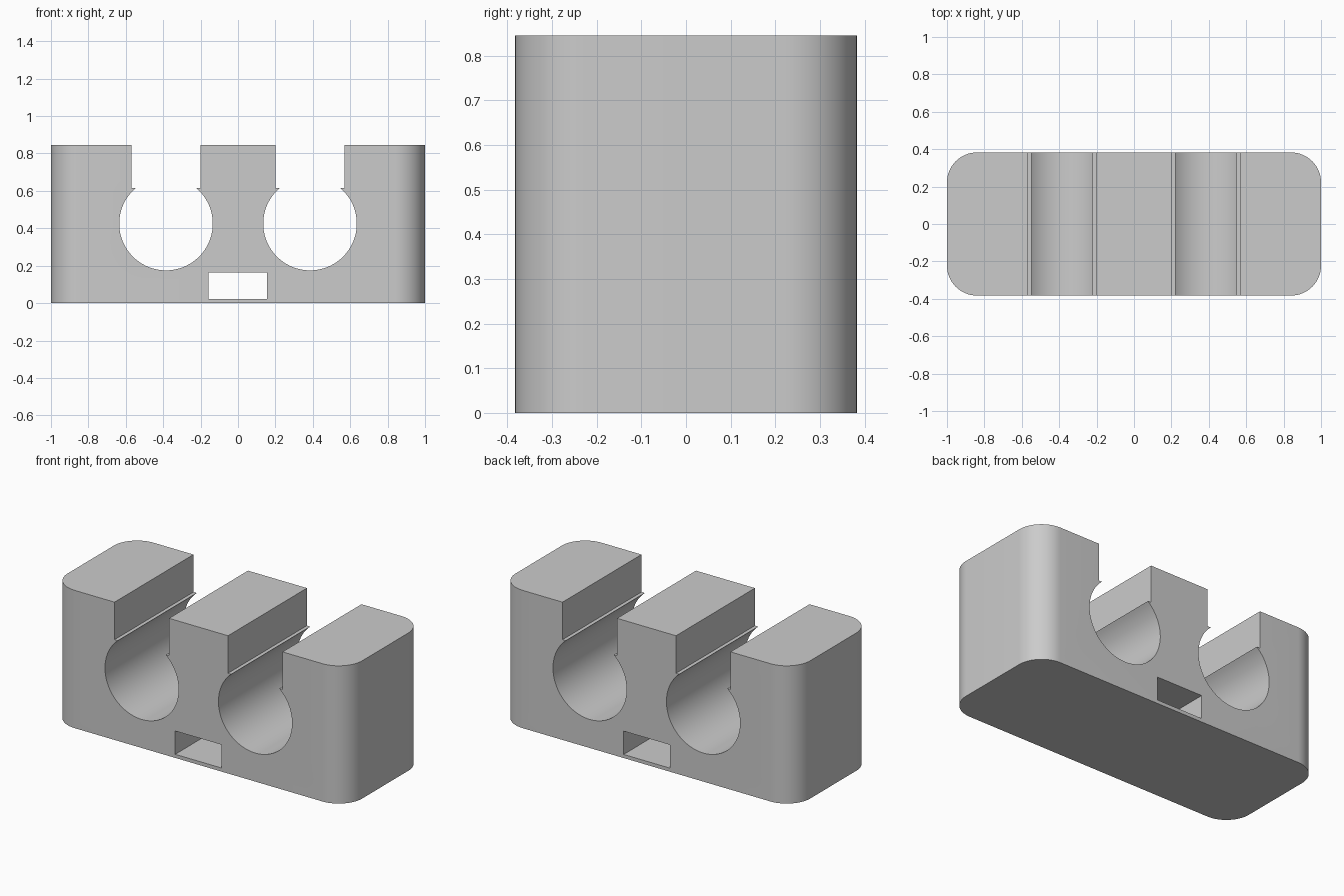
import bpy
import bmesh
from math import asin, cos, pi, sin, sqrt
from mathutils import Vector

WIDTH, DEPTH, HEIGHT = 2.0, 0.765, 0.845
CORNER = 0.16
HOLE_X, HOLE_Z, HOLE_R = 0.385, 0.425, 0.25
SLOT_HALF, SLOT_Z = 0.185, 0.615

cube = bpy.data.objects.get("Cube")
if cube:
    bpy.data.objects.remove(cube, do_unlink=True)

grey = bpy.data.materials.new("light grey plastic")
grey.use_nodes = True
colour = (0.6, 0.6, 0.6, 1)
grey.diffuse_color = colour
grey.node_tree.nodes["Principled BSDF"].inputs["Base Color"].default_value = colour


def extrude_profile(name, points, direction):
    """Make a solid by pushing a closed outline along a direction."""
    bm = bmesh.new()
    face = bm.faces.new([bm.verts.new(p) for p in points])
    result = bmesh.ops.extrude_face_region(bm, geom=[face], use_keep_orig=True)
    moved = [v for v in result["geom"] if isinstance(v, bmesh.types.BMVert)]
    bmesh.ops.translate(bm, verts=moved, vec=Vector(direction))
    bmesh.ops.recalc_face_normals(bm, faces=bm.faces)
    mesh = bpy.data.meshes.new(name)
    bm.to_mesh(mesh)
    bm.free()
    mesh.materials.append(grey)
    obj = bpy.data.objects.new(name, mesh)
    bpy.context.collection.objects.link(obj)
    return obj


def arc(cx, cy, radius, start, end, steps):
    angles = [start + (end - start) * i / steps for i in range(steps + 1)]
    return [(cx + radius * cos(a), cy + radius * sin(a)) for a in angles]


# Block with rounded upright corners
outline = []
for i, (sx, sy) in enumerate([(1, 1), (-1, 1), (-1, -1), (1, -1)]):
    outline += arc(sx * (WIDTH / 2 - CORNER), sy * (DEPTH / 2 - CORNER),
                   CORNER, i * pi / 2, (i + 1) * pi / 2, 16)
block = extrude_profile("clip_block", [(x, y, 0) for x, y in outline], (0, 0, HEIGHT))

# Keyhole channels: round bore with a wider slot leaving small ledges
rise = asin((SLOT_Z - HOLE_Z) / HOLE_R)
cutters = []
for side, x in (("right", -HOLE_X), ("left", HOLE_X)):
    keyhole = arc(x, HOLE_Z, HOLE_R, pi - rise, 2 * pi + rise, 64)
    keyhole += [(x + SLOT_HALF, SLOT_Z), (x + SLOT_HALF, 1),
                (x - SLOT_HALF, 1), (x - SLOT_HALF, SLOT_Z)]
    cutters.append(extrude_profile(side + "_channel_cutter",
                                   [(px, -0.5, pz) for px, pz in keyhole], (0, 1, 0)))

# Rectangular strap passage through the base
strap = [(-0.158, 0.022), (0.155, 0.022), (0.155, 0.165), (-0.158, 0.165)]
cutters.append(extrude_profile("strap_cutter",
                               [(px, -0.5, pz) for px, pz in strap], (0, 1, 0)))

for cutter in cutters:
    cutter.hide_render = True
    cut = block.modifiers.new(cutter.name, "BOOLEAN")
    cut.operation = "DIFFERENCE"
    cut.solver = "EXACT"
    cut.object = cutter

# Bake the cuts, then smooth the curved walls only
bpy.context.view_layer.update()
graph = bpy.context.evaluated_depsgraph_get()
finished = bpy.data.meshes.new_from_object(block.evaluated_get(graph))
block.modifiers.clear()
block.data = finished
for cutter in cutters:
    bpy.data.objects.remove(cutter, do_unlink=True)

bpy.ops.object.select_all(action="DESELECT")
block.select_set(True)
bpy.context.view_layer.objects.active = block
bpy.ops.object.shade_smooth_by_angle(angle=pi / 6)
